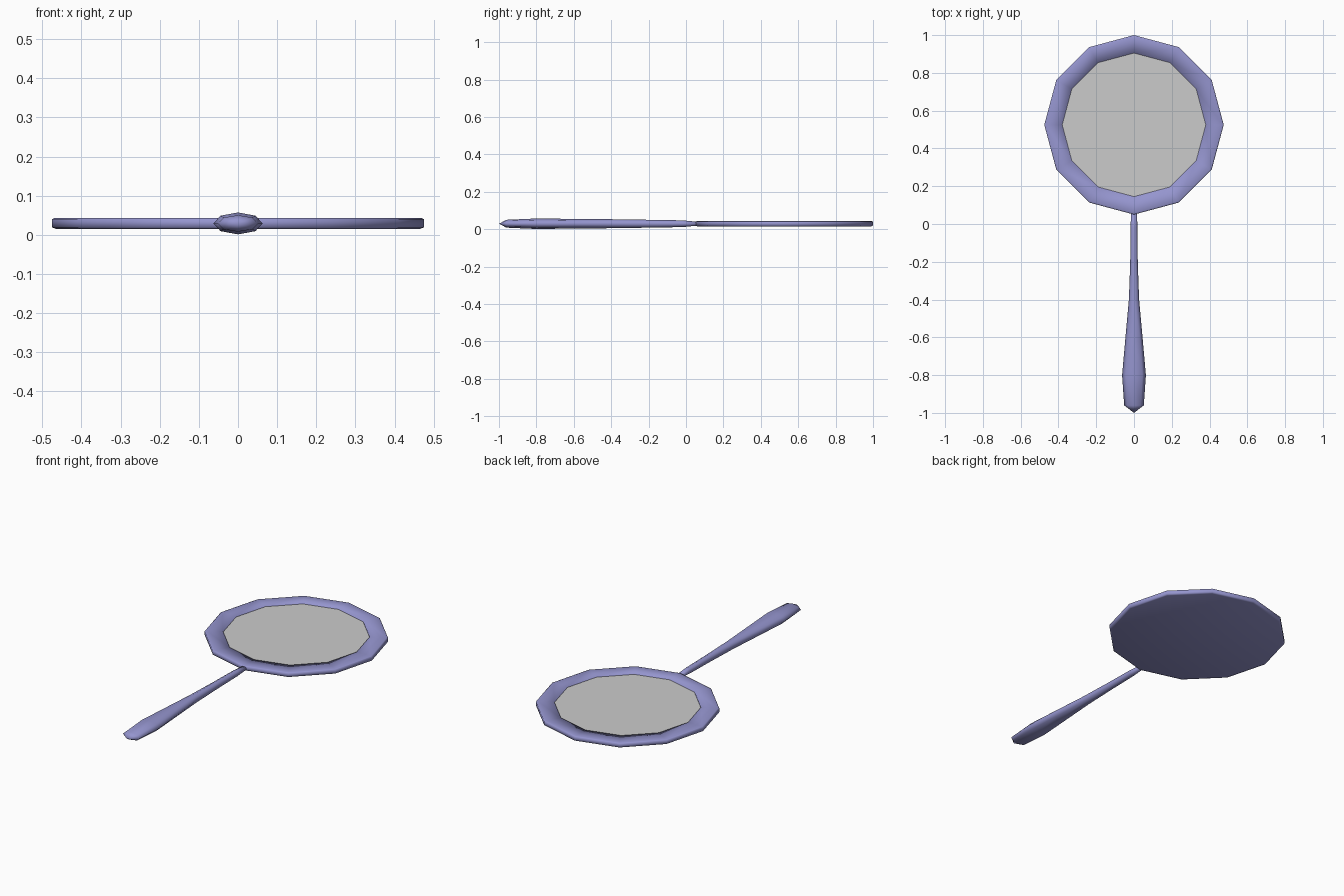
import bpy, bmesh, math

if "Cube" in bpy.data.objects:
    bpy.data.objects.remove(bpy.data.objects["Cube"])

HEAD_Y, MID_Z = 0.525, 0.029


def material(name, color):
    m = bpy.data.materials.new(name)
    m.diffuse_color = color
    m.use_nodes = True
    m.node_tree.nodes["Principled BSDF"].inputs["Base Color"].default_value = m.diffuse_color
    return m


def loft(name, rings, mat=None, smooth=True):
    """Bridge successive rings; a ring of one point closes as a fan."""
    bm = bmesh.new()
    loops = [[bm.verts.new(p) for p in r] for r in rings]
    for a, b in zip(loops, loops[1:]):
        n = max(len(a), len(b))
        for i in range(n):
            j = (i + 1) % n
            if len(a) == 1:
                bm.faces.new((a[0], b[i], b[j]))
            elif len(b) == 1:
                bm.faces.new((a[i], a[j], b[0]))
            else:
                bm.faces.new((a[i], a[j], b[j], b[i]))
    bmesh.ops.recalc_face_normals(bm, faces=bm.faces)
    for f in bm.faces:
        f.smooth = smooth
    mesh = bpy.data.meshes.new(name)
    bm.to_mesh(mesh)
    bm.free()
    obj = bpy.data.objects.new(name, mesh)
    bpy.context.collection.objects.link(obj)
    if mat:
        mesh.materials.append(mat)
    return obj


def flat_ring(r, z, n=12):
    if r == 0:
        return [(0, HEAD_Y, z)]
    return [(r * math.cos(math.tau * i / n),
             HEAD_Y + r * math.sin(math.tau * i / n), z) for i in range(n)]


def handle_ring(y, w, h, n=8):
    if w == 0:
        return [(0, y, MID_Z)]
    return [(w * math.cos(math.tau * i / n), y,
             MID_Z + h * math.sin(math.tau * i / n)) for i in range(n)]


purple = material("purple", (0.30, 0.30, 0.62, 1))

# Twelve-sided frame with closed back and a shallow recess
frame_profile = [(0, 0.015), (0.465, 0.015), (0.475, 0.019), (0.475, 0.040),
                 (0.468, 0.043), (0.38, 0.043), (0.38, 0.037)]
loft("mirror_frame", [flat_ring(r, z) for r, z in frame_profile], purple)

# Mirror glass filling the recess
glass = loft("mirror_glass", [flat_ring(0, 0.038), flat_ring(0.38, 0.038)], smooth=False)
for f in glass.data.polygons:
    if f.normal.z < 0:
        f.flip()

# Tapered eight-sided handle: y, half width, half height
handle_profile = [(-1.0, 0, 0), (-0.96, 0.052, 0.021), (-0.80, 0.063, 0.028),
                  (-0.62, 0.047, 0.026), (-0.40, 0.027, 0.024),
                  (-0.20, 0.020, 0.021), (-0.02, 0.018, 0.018),
                  (0.065, 0.016, 0.010), (0.066, 0, 0)]
loft("handle", [handle_ring(*p) for p in handle_profile], purple)
